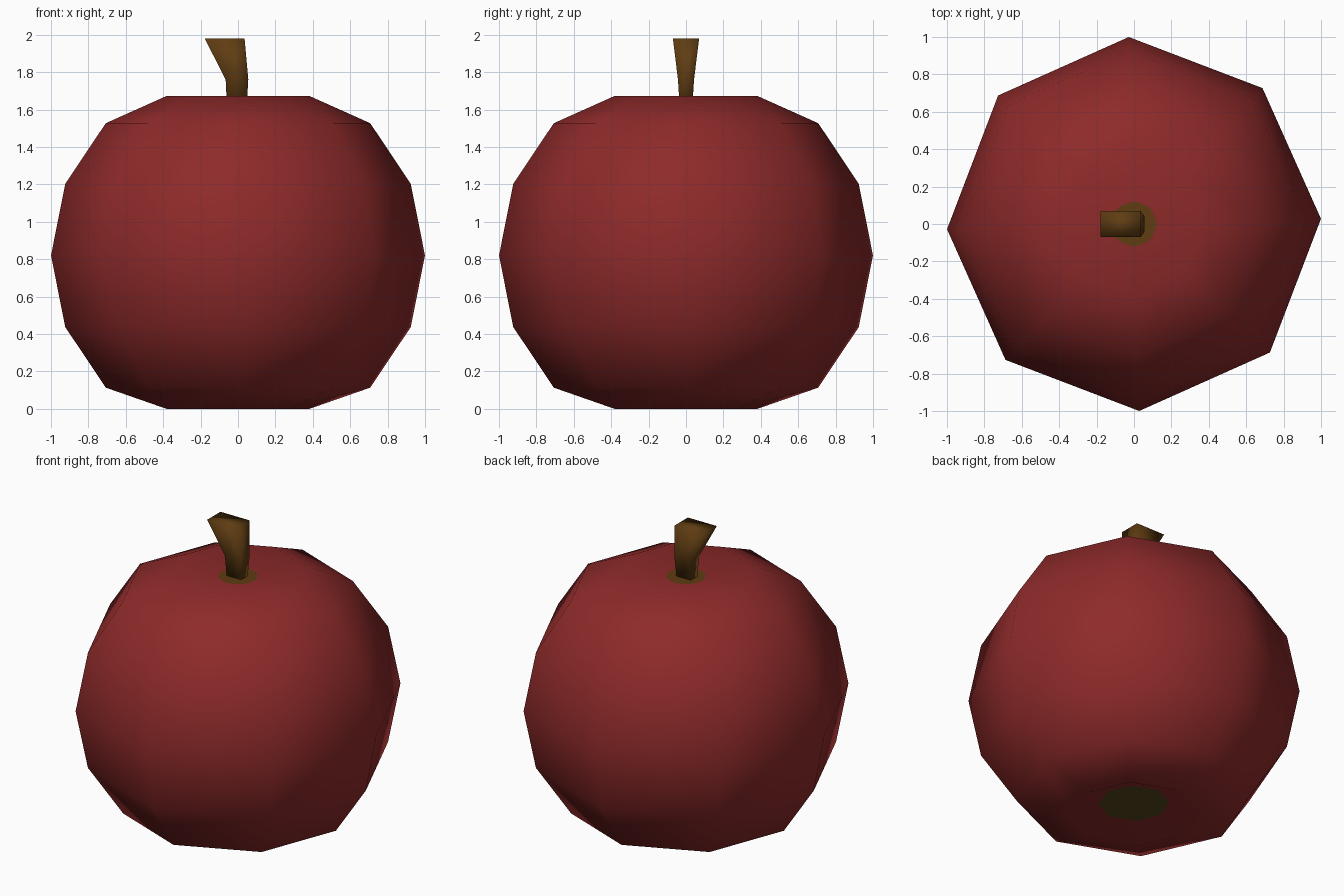
import bpy, bmesh, math

if "Cube" in bpy.data.objects:
    bpy.data.objects.remove(bpy.data.objects["Cube"])

def material(name, rgb):
    m = bpy.data.materials.new(name)
    m.diffuse_color = (*rgb, 1)
    m.use_nodes = True
    m.node_tree.nodes["Principled BSDF"].inputs["Base Color"].default_value = m.diffuse_color
    return m

RED = material("apple red", (0.27, 0.023, 0.023))
BROWN = material("stem brown", (0.115, 0.046, 0.006))
OLIVE = material("calyx olive", (0.09, 0.058, 0.01))

def finish(bm, name, mat, smooth=True):
    bmesh.ops.recalc_face_normals(bm, faces=bm.faces[:])
    for f in bm.faces:
        f.smooth = smooth
    me = bpy.data.meshes.new(name)
    bm.to_mesh(me)
    bm.free()
    me.materials.append(mat)
    ob = bpy.data.objects.new(name, me)
    bpy.context.collection.objects.link(ob)
    return ob

def loft(bm, rings):
    for a, b in zip(rings, rings[1:]):
        n = len(a)
        for i in range(n):
            bm.faces.new((a[i], a[(i + 1) % n], b[(i + 1) % n], b[i]))

# Apple body: eight-sided sphere with dimpled poles
profile = [(0.383, 0), (0.707, 0.113), (0.924, 0.437), (1, 0.82),
           (0.924, 1.203), (0.707, 1.527), (0.383, 1.672)]
TURN = math.radians(1.6)
bm = bmesh.new()
rings = [[bm.verts.new((r * math.cos(TURN + k * math.pi / 4),
                        r * math.sin(TURN + k * math.pi / 4), z)) for k in range(8)]
         for r, z in profile]
loft(bm, rings)
for ring, pole_z in ((rings[0], 0.168), (rings[-1], 1.605)):
    pole = bm.verts.new((0, 0, pole_z))
    for i in range(8):
        bm.faces.new((ring[i], ring[(i + 1) % 8], pole))
finish(bm, "apple_body", RED)

# Round patches lying in the two dimples
def patch(name, radius, z, mat):
    bm = bmesh.new()
    bmesh.ops.create_circle(bm, cap_ends=True, segments=16, radius=radius)
    ob = finish(bm, name, mat, False)
    ob.location.z = z
    if z < 0.8:
        ob.rotation_euler.x = math.pi

patch("stem_patch", 0.12, 1.627, BROWN)
patch("base_patch", 0.212, 0.074, OLIVE)

# Stem: square section, bent and flaring to the left
sections = [(-0.058, 0.045, 0.032, 1.59), (-0.066, 0.055, 0.043, 1.76),
            (-0.178, 0.035, 0.07, 1.98)]
bm = bmesh.new()
rings = [[bm.verts.new(p) for p in ((x0, -y, z), (x1, -y, z), (x1, y, z), (x0, y, z))]
         for x0, x1, y, z in sections]
loft(bm, rings)
bm.faces.new(rings[0])
bm.faces.new(rings[-1])
finish(bm, "stem", BROWN)
